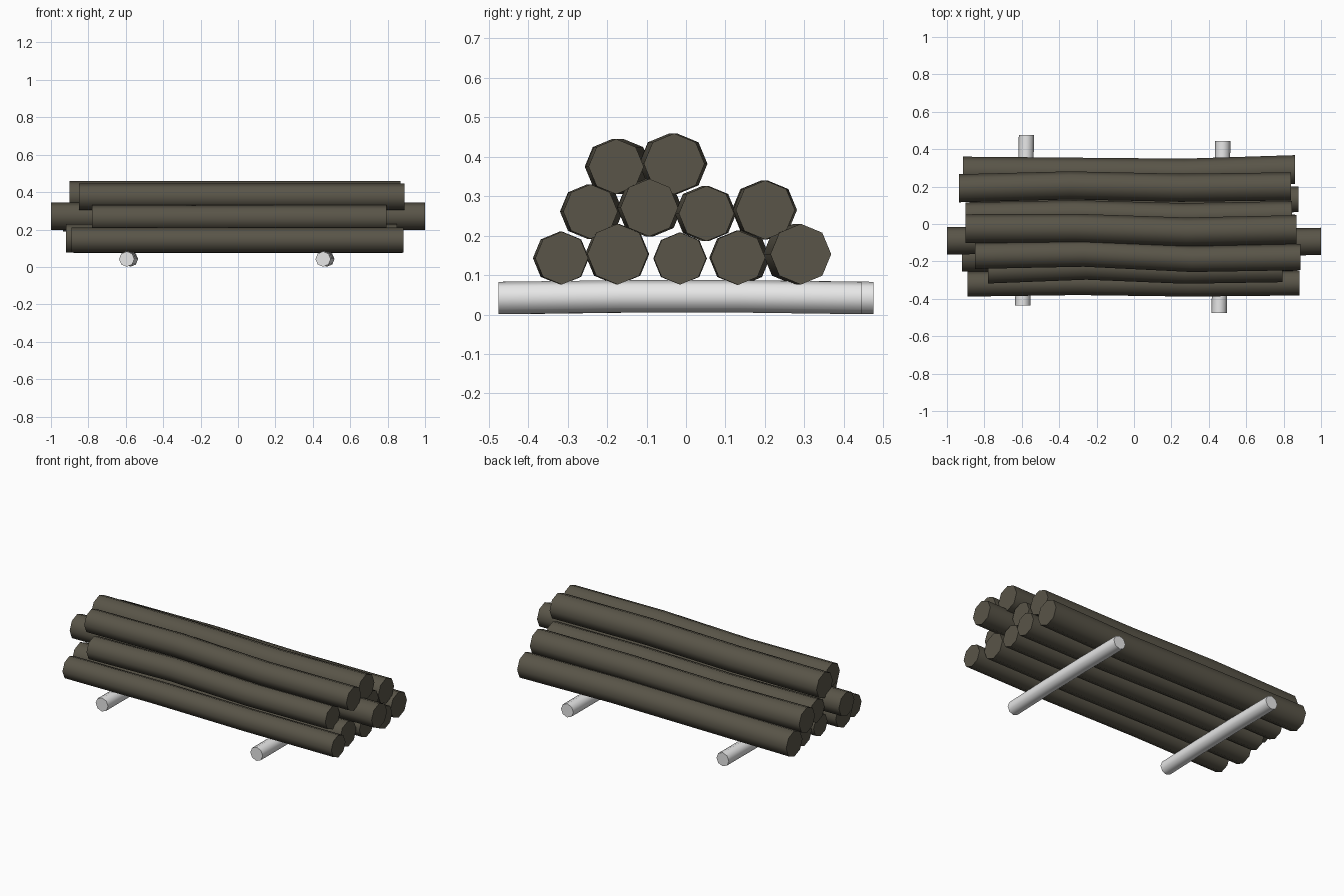
import bpy, bmesh, math
from mathutils import Vector

if "Cube" in bpy.data.objects:
    bpy.data.objects.remove(bpy.data.objects["Cube"])


def material(name, rgb):
    m = bpy.data.materials.new(name)
    m.diffuse_color = (*rgb, 1)
    m.use_nodes = True
    m.node_tree.nodes["Principled BSDF"].inputs["Base Color"].default_value = m.diffuse_color
    return m


BARK = material("dark_bark", (0.10, 0.09, 0.065))
PALE = material("pale_grey", (0.8, 0.8, 0.8))


def log(name, points, radius, axis, mat, sides=8):
    """Slightly bent pole: octagon rings square to the main axis, capped ends."""
    bm = bmesh.new()
    side = Vector((0, 1, 0)) if axis == 'X' else Vector((-1, 0, 0))
    rings = []
    for p in points:
        ring = []
        for i in range(sides):
            a = 2 * math.pi * i / sides
            ring.append(bm.verts.new(Vector(p) + radius * (math.cos(a) * side + math.sin(a) * Vector((0, 0, 1)))))
        rings.append(ring)
    for r0, r1 in zip(rings, rings[1:]):
        for i in range(sides):
            j = (i + 1) % sides
            bm.faces.new((r0[i], r0[j], r1[j], r1[i])).smooth = True
    caps = [bm.faces.new(rings[0]), bm.faces.new(rings[-1])]
    for c in caps:
        for e in c.edges:
            e.smooth = False
    bmesh.ops.recalc_face_normals(bm, faces=bm.faces)
    me = bpy.data.meshes.new(name)
    bm.to_mesh(me)
    bm.free()
    me.materials.append(mat)
    ob = bpy.data.objects.new(name, me)
    bpy.context.collection.objects.link(ob)


# stacked logs: x start, x end, y left, y right, z, radius, sideways bend at 1/3 and 2/3
LOGS = {
    "bottom_log_1": (-0.89, 0.885, -0.321, -0.315, 0.143, 0.067, 0.006, -0.004),
    "bottom_log_2": (-0.92, 0.85, -0.178, -0.173, 0.153, 0.077, 0.006, -0.004),
    "bottom_log_3": (-0.88, 0.86, -0.015, -0.015, 0.142, 0.066, 0.002, -0.002),
    "bottom_log_4": (-0.88, 0.88, 0.138, 0.132, 0.144, 0.069, 0.008, -0.006),
    "bottom_log_5": (-0.915, 0.86, 0.283, 0.291, 0.153, 0.077, -0.008, -0.016),
    "middle_log_1": (-0.78, 0.795, -0.249, -0.242, 0.261, 0.069, 0.018, -0.006),
    "middle_log_2": (-1.0, 1.0, -0.09, -0.093, 0.271, 0.073, 0.008, -0.010),
    "middle_log_3": (-0.90, 0.845, 0.045, 0.052, 0.256, 0.070, 0.010, -0.008),
    "middle_log_4": (-0.935, 0.84, 0.191, 0.201, 0.265, 0.075, 0.012, -0.004),
    "top_log_1": (-0.85, 0.89, -0.170, -0.177, 0.375, 0.070, 0.014, -0.012),
    "top_log_2": (-0.90, 0.87, -0.025, -0.030, 0.382, 0.077, 0.004, -0.014),
}
for name, (x0, x1, y0, y1, z, r, b1, b2) in LOGS.items():
    bends = (0, b1, b2, 0)
    pts = [(x0 + (x1 - x0) * t / 3, y0 + (y1 - y0) * t / 3 + bends[t], z) for t in range(4)]
    log(name, pts, r, 'X', BARK)

# two pale poles underneath, lying across the stack
for name, xa, xb, ya, yb in (("left_support", -0.595, -0.575, -0.437, 0.475),
                             ("right_support", 0.455, 0.475, -0.475, 0.445)):
    lift = (0, 0.004, 0.004, 0)
    pts = [(xa + (xb - xa) * t / 3, ya + (yb - ya) * t / 3, 0.042 + lift[t]) for t in range(4)]
    log(name, pts, 0.041, 'Y', PALE)
